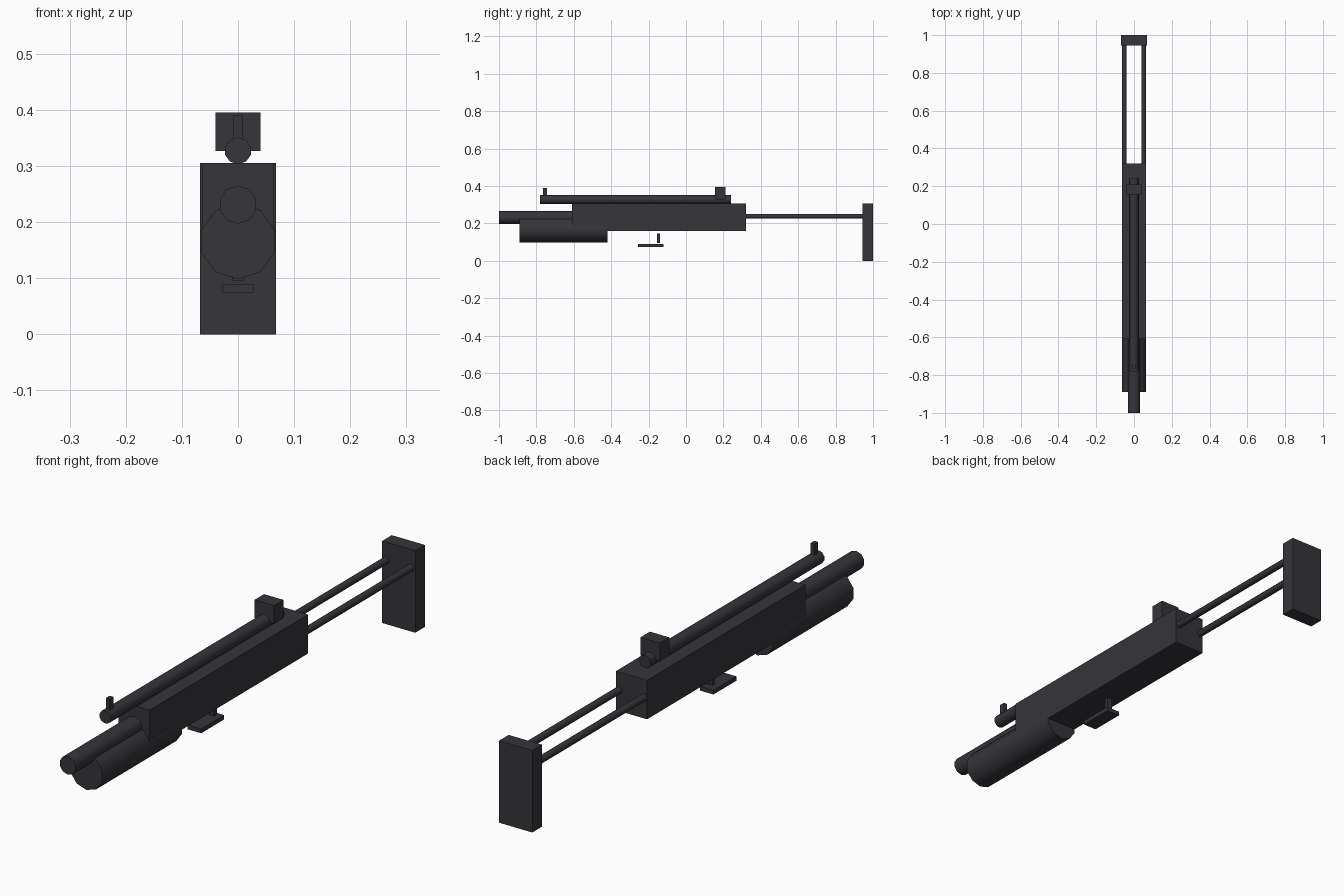
import bpy
import bmesh
from math import radians
from mathutils import Matrix, Vector

default = bpy.data.objects.get("Cube")
if default:
    bpy.data.objects.remove(default, do_unlink=True)

# One dark gunmetal finish for everything
metal = bpy.data.materials.new("dark_gunmetal")
metal.use_nodes = True
colour = (0.036, 0.035, 0.043, 1)
metal.diffuse_color = colour
bsdf = next(n for n in metal.node_tree.nodes if n.type == "BSDF_PRINCIPLED")
bsdf.inputs["Base Color"].default_value = colour


def finish(name, bm):
    mesh = bpy.data.meshes.new(name)
    bm.to_mesh(mesh)
    bm.free()
    mesh.materials.append(metal)
    obj = bpy.data.objects.new(name, mesh)
    bpy.context.collection.objects.link(obj)
    return obj


def box(name, half_width, y0, y1, z0, z1):
    """Block centred on x = 0."""
    bm = bmesh.new()
    centre = Vector((0, (y0 + y1) / 2, (z0 + z1) / 2))
    size = Vector((half_width * 2, y1 - y0, z1 - z0))
    bmesh.ops.create_cube(bm, size=1, matrix=Matrix.LocRotScale(centre, None, size))
    return finish(name, bm)


def tube(name, radius, y0, y1, z, x=0):
    """Ten-sided rod along y with a corner pointing up."""
    bm = bmesh.new()
    place = Matrix.Translation((x, (y0 + y1) / 2, z)) @ Matrix.Rotation(radians(90), 4, "X")
    bmesh.ops.create_cone(bm, cap_ends=True, segments=10, radius1=radius,
                          radius2=radius, depth=y1 - y0, matrix=place)
    obj = finish(name, bm)
    bpy.ops.object.select_all(action="DESELECT")
    obj.select_set(True)
    bpy.context.view_layer.objects.active = obj
    bpy.ops.object.shade_smooth_by_angle(angle=radians(40))
    return obj


# Body, barrel and fore grip
box("receiver", 0.064, -0.61, 0.32, 0.16, 0.305)
tube("barrel", 0.034, -1.0, -0.58, 0.231)
tube("fore_grip", 0.068, -0.89, -0.42, 0.166)

# Top tube with sights
tube("top_tube", 0.024, -0.78, 0.24, 0.327)
box("front_sight", 0.008, -0.765, -0.743, 0.34, 0.39)
box("rear_sight", 0.04, 0.155, 0.21, 0.327, 0.395)

# Trigger and guard plate
box("trigger", 0.011, -0.156, -0.14, 0.096, 0.146)
box("trigger_guard", 0.028, -0.256, -0.121, 0.074, 0.09)

# Wire stock
for side, x in (("left", 0.051), ("right", -0.051)):
    tube(side + "_stock_rod", 0.013, 0.31, 0.95, 0.238, x)
box("butt_plate", 0.068, 0.944, 1.0, 0.0, 0.305)
